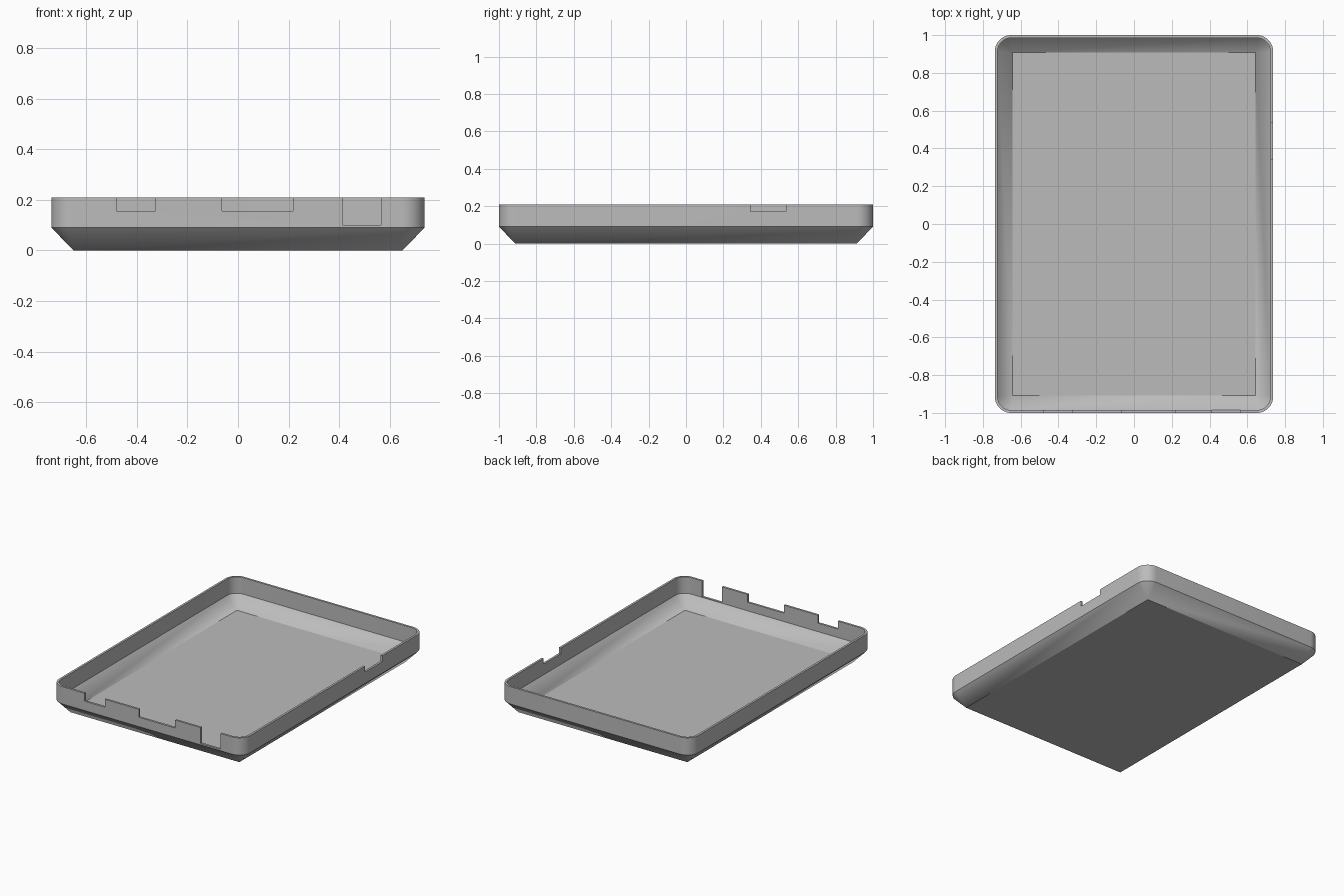
import bpy, bmesh, math

cube = bpy.data.objects.get("Cube")
if cube:
    bpy.data.objects.remove(cube, do_unlink=True)

HX, HY, HEIGHT = 0.737, 1.0, 0.21
WALL = 0.015
SEGMENTS = 12

grey = bpy.data.materials.new("light grey plastic")
grey.use_nodes = True
color = (0.5, 0.5, 0.5, 1)
grey.diffuse_color = color
grey.node_tree.nodes["Principled BSDF"].inputs["Base Color"].default_value = color


def ring(bm, hx, hy, radius, z):
    """Rounded rectangle of vertices, counter-clockwise."""
    verts = []
    for i, (sx, sy) in enumerate([(1, 1), (-1, 1), (-1, -1), (1, -1)]):
        for k in range(SEGMENTS + 1):
            a = math.pi / 2 * (i + k / SEGMENTS)
            verts.append(bm.verts.new((sx * (hx - radius) + radius * math.cos(a),
                                       sy * (hy - radius) + radius * math.sin(a), z)))
    return verts


def box(name, x0, x1, y0, y1, z0, z1):
    bpy.ops.mesh.primitive_cube_add(size=1, location=((x0 + x1) / 2, (y0 + y1) / 2, (z0 + z1) / 2))
    ob = bpy.context.object
    ob.name = name
    ob.scale = (x1 - x0, y1 - y0, z1 - z0)
    ob.hide_render = True
    return ob


# Tray shell: outside from base to rim, then inside down to the floor
CORNER = 0.087
inner = CORNER - WALL
bm = bmesh.new()
levels = [(CORNER, 0, 0), (0, CORNER, 0.09), (0, CORNER, HEIGHT),
          (WALL, inner, HEIGHT), (WALL, inner, 0.096), (0.093, 0, WALL)]
rings = [ring(bm, HX - inset, HY - inset, r, z) for inset, r, z in levels]
for low, high in zip(rings, rings[1:]):
    for i in range(len(low)):
        j = (i + 1) % len(low)
        bm.faces.new((low[i], low[j], high[j], high[i]))
bm.faces.new(rings[0][::-1])
bm.faces.new(rings[-1])
bmesh.ops.remove_doubles(bm, verts=bm.verts, dist=0.0001)
bmesh.ops.recalc_face_normals(bm, faces=bm.faces)
mesh = bpy.data.meshes.new("tray")
bm.to_mesh(mesh)
bm.free()
mesh.materials.append(grey)
tray = bpy.data.objects.new("tray", mesh)
bpy.context.collection.objects.link(tray)

# Port notches cut down from the rim
TOP = HEIGHT + 0.1
cutters = [box("front_notch_" + n, x0, x1, -1.1, -0.95, z, TOP)
           for n, x0, x1, z in [("right", -0.48, -0.325, 0.155),
                                ("middle", -0.063, 0.217, 0.155),
                                ("left", 0.413, 0.565, 0.1)]]
cutters.append(box("side_notch", 0.69, 0.8, 0.345, 0.535, 0.17, TOP))

bpy.ops.object.select_all(action="DESELECT")
tray.select_set(True)
bpy.context.view_layer.objects.active = tray
for c in cutters:
    mod = tray.modifiers.new(c.name, "BOOLEAN")
    mod.operation = "DIFFERENCE"
    mod.solver = "EXACT"
    mod.object = c
    bpy.ops.object.modifier_apply(modifier=mod.name)
for c in cutters:
    bpy.data.objects.remove(c, do_unlink=True)

bpy.ops.object.shade_smooth_by_angle(angle=math.radians(30))
